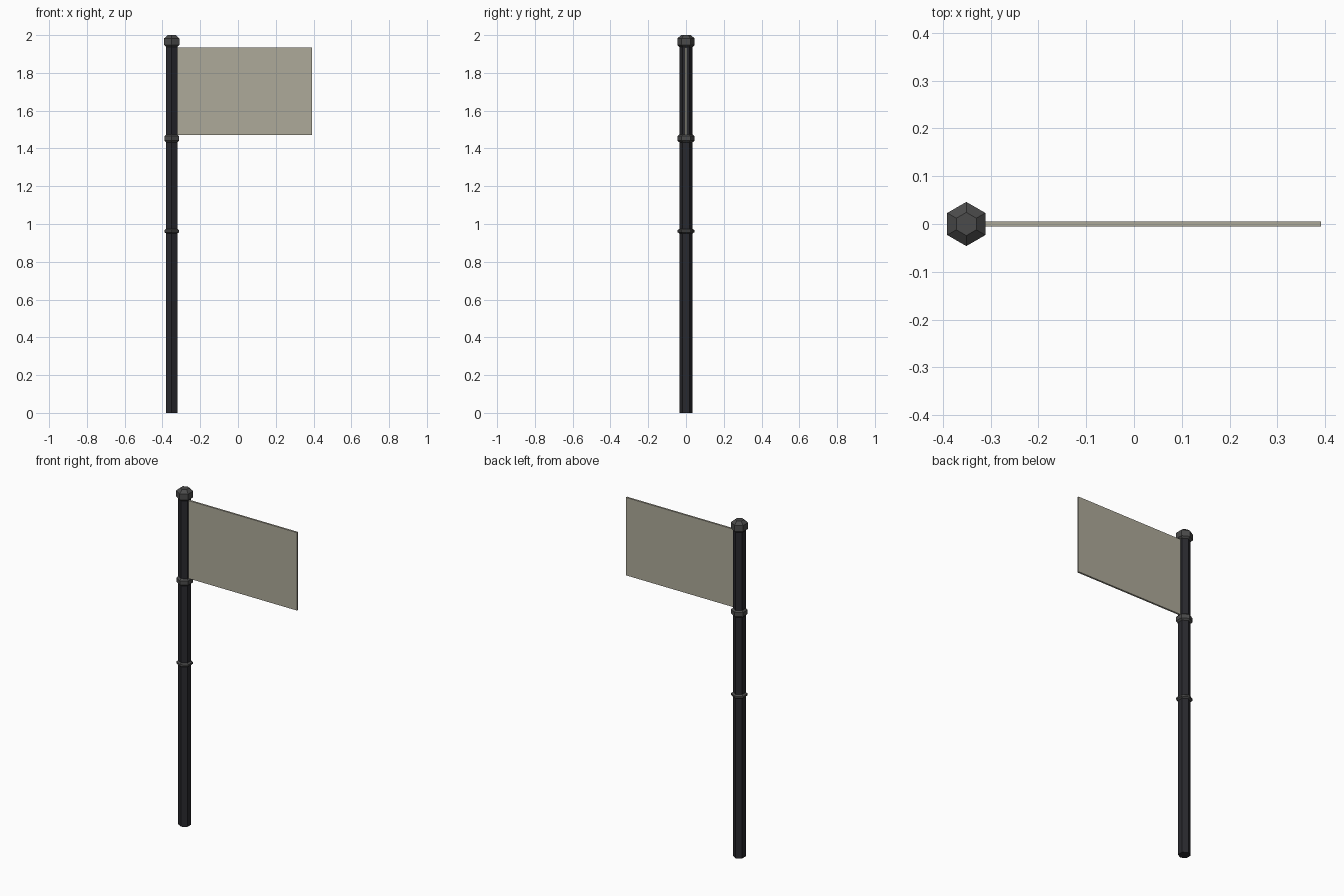
import bpy, bmesh, math

if "Cube" in bpy.data.objects:
    bpy.data.objects.remove(bpy.data.objects["Cube"])

POLE_X = -0.351


def material(name, rgb):
    m = bpy.data.materials.new(name)
    m.diffuse_color = (*rgb, 1)
    m.use_nodes = True
    m.node_tree.nodes["Principled BSDF"].inputs["Base Color"].default_value = m.diffuse_color
    return m


def finish(name, bm, mat):
    bmesh.ops.recalc_face_normals(bm, faces=bm.faces)
    me = bpy.data.meshes.new(name)
    bm.to_mesh(me)
    bm.free()
    me.materials.append(mat)
    ob = bpy.data.objects.new(name, me)
    bpy.context.collection.objects.link(ob)
    return ob


def hex_part(name, profile, mat):
    """Six-sided lathe; profile is (flat-to-centre distance, z) pairs."""
    bm = bmesh.new()
    rings = []
    for apothem, z in profile:
        r = apothem / math.cos(math.pi / 6)
        angles = [math.radians(30 + 60 * i) for i in range(6)]
        rings.append([bm.verts.new((POLE_X + r * math.cos(a), r * math.sin(a), z))
                      for a in angles])
    for low, high in zip(rings, rings[1:]):
        for i in range(6):
            j = (i + 1) % 6
            bm.faces.new((low[i], low[j], high[j], high[i]))
    bm.faces.new(rings[0][::-1])
    bm.faces.new(rings[-1])
    return finish(name, bm, mat)


dark = material("dark_metal", (0.022, 0.022, 0.027))
grey = material("grey_metal", (0.07, 0.07, 0.07))
cloth = material("cloth", (0.42, 0.40, 0.32))

# Pole
hex_part("pole", [(0.03, 0), (0.03, 1.95)], dark)

# Cap and two collars
hex_part("top_cap", [(0.03, 1.937), (0.04, 1.947), (0.04, 1.983), (0.021, 2.0)], grey)
hex_part("upper_collar", [(0.03, 1.432), (0.039, 1.441), (0.039, 1.465), (0.03, 1.474)], grey)
hex_part("lower_collar", [(0.03, 0.95), (0.039, 0.957), (0.039, 0.967), (0.03, 0.974)], grey)

# Flag panel
x0, x1, z0, z1 = POLE_X + 0.028, 0.391, 1.472, 1.935
bm = bmesh.new()
bmesh.ops.create_cube(bm, size=1)
for v in bm.verts:
    v.co = ((x0 + x1) / 2 + v.co.x * (x1 - x0), v.co.y * 0.011,
            (z0 + z1) / 2 + v.co.z * (z1 - z0))
finish("flag", bm, cloth)
